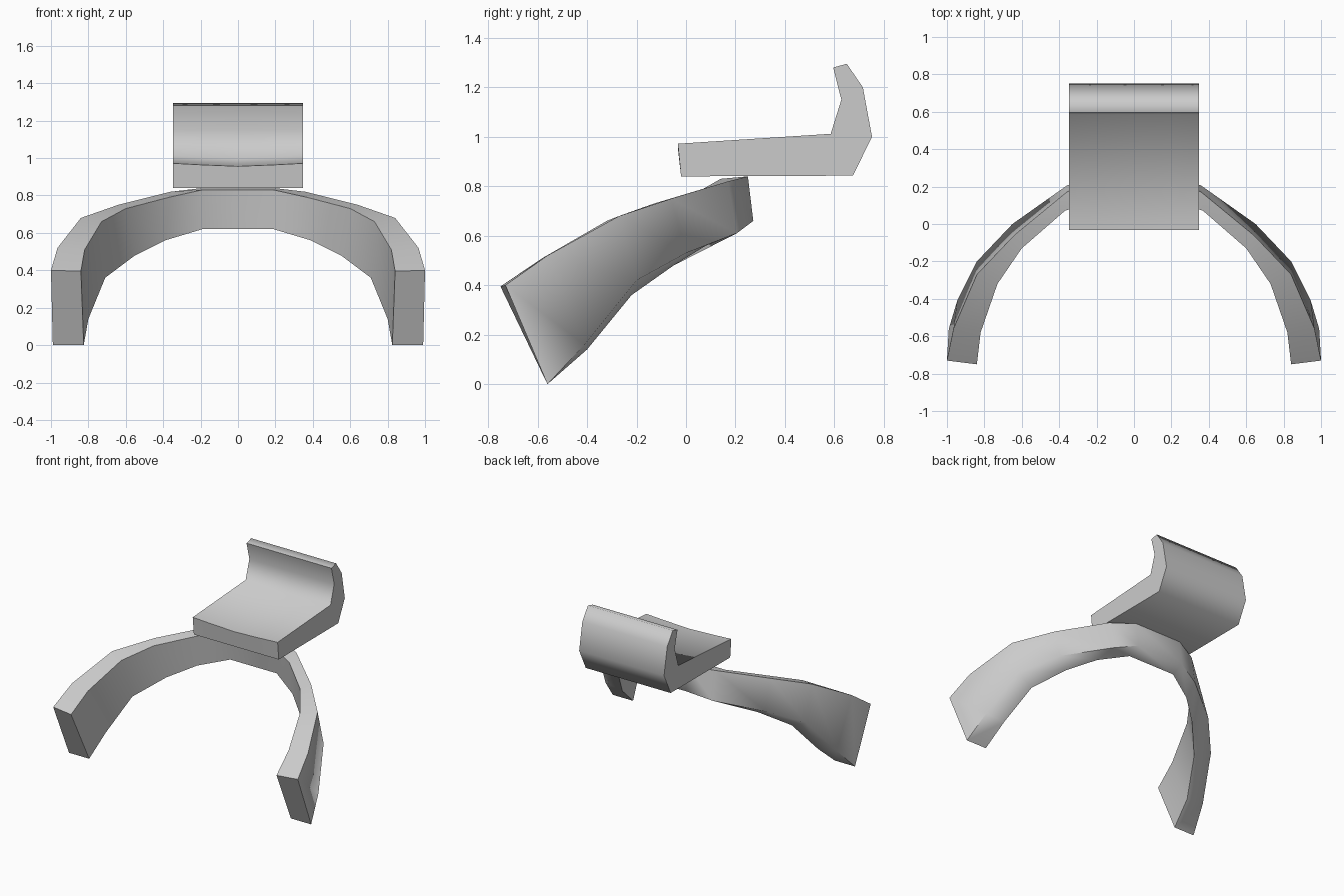
import bpy, bmesh, math

if "Cube" in bpy.data.objects:
    bpy.data.objects.remove(bpy.data.objects["Cube"])


def loft(name, sections, angle):
    """Skin a row of equal-length closed sections and cap both ends."""
    bm = bmesh.new()
    rings = [[bm.verts.new(p) for p in s] for s in sections]
    n = len(rings[0])
    for a, b in zip(rings, rings[1:]):
        for i in range(n):
            j = (i + 1) % n
            bm.faces.new((a[i], a[j], b[j], b[i]))
    bm.faces.new(rings[0])
    bm.faces.new(rings[-1])
    bmesh.ops.recalc_face_normals(bm, faces=bm.faces)
    mesh = bpy.data.meshes.new(name)
    bm.to_mesh(mesh)
    bm.free()
    ob = bpy.data.objects.new(name, mesh)
    bpy.context.collection.objects.link(ob)
    bpy.ops.object.select_all(action='DESELECT')
    ob.select_set(True)
    bpy.context.view_layer.objects.active = ob
    bpy.ops.object.shade_smooth_by_angle(angle=math.radians(angle))
    return ob


# Seat with upturned back: side profile (y, z) carried across x, slightly dished
profile = [(-0.02, 0.84), (-0.033, 0.972), (0.585, 1.012), (0.628, 1.15),
           (0.595, 1.28), (0.65, 1.295), (0.715, 1.2), (0.752, 1.0), (0.675, 0.843)]
dished = {1, 2}
seat_sections = []
for x, dip in ((-0.347, 0), (-0.2, 0.008), (0, 0.016), (0.2, 0.008), (0.347, 0)):
    seat_sections.append([(x, y, z - (dip if i in dished else 0))
                          for i, (y, z) in enumerate(profile)])
loft("seat", seat_sections, 80)

# Curved legs: one half as sections (outer top, outer bottom, inner bottom, inner top)
half = [
    [(1.0, -0.73, 0.40), (0.99, -0.56, 0.0), (0.825, -0.56, 0.0), (0.84, -0.75, 0.395)],
    [(0.965, -0.56, 0.52), (0.945, -0.41, 0.16), (0.80, -0.40, 0.14), (0.82, -0.58, 0.51)],
    [(0.84, -0.27, 0.68), (0.84, -0.20, 0.42), (0.71, -0.22, 0.36), (0.73, -0.32, 0.66)],
    [(0.64, -0.06, 0.75), (0.65, 0.0, 0.53), (0.55, -0.05, 0.48), (0.60, -0.13, 0.73)],
    [(0.36, 0.17, 0.82), (0.36, 0.205, 0.61), (0.39, 0.08, 0.56), (0.37, 0.07, 0.79)],
    [(0.19, 0.25, 0.84), (0.19, 0.272, 0.66), (0.19, 0.18, 0.62), (0.19, 0.14, 0.83)],
]
mirrored = [[(-x, y, z) for x, y, z in s] for s in reversed(half)]
loft("curved_legs", half + mirrored, 75)
